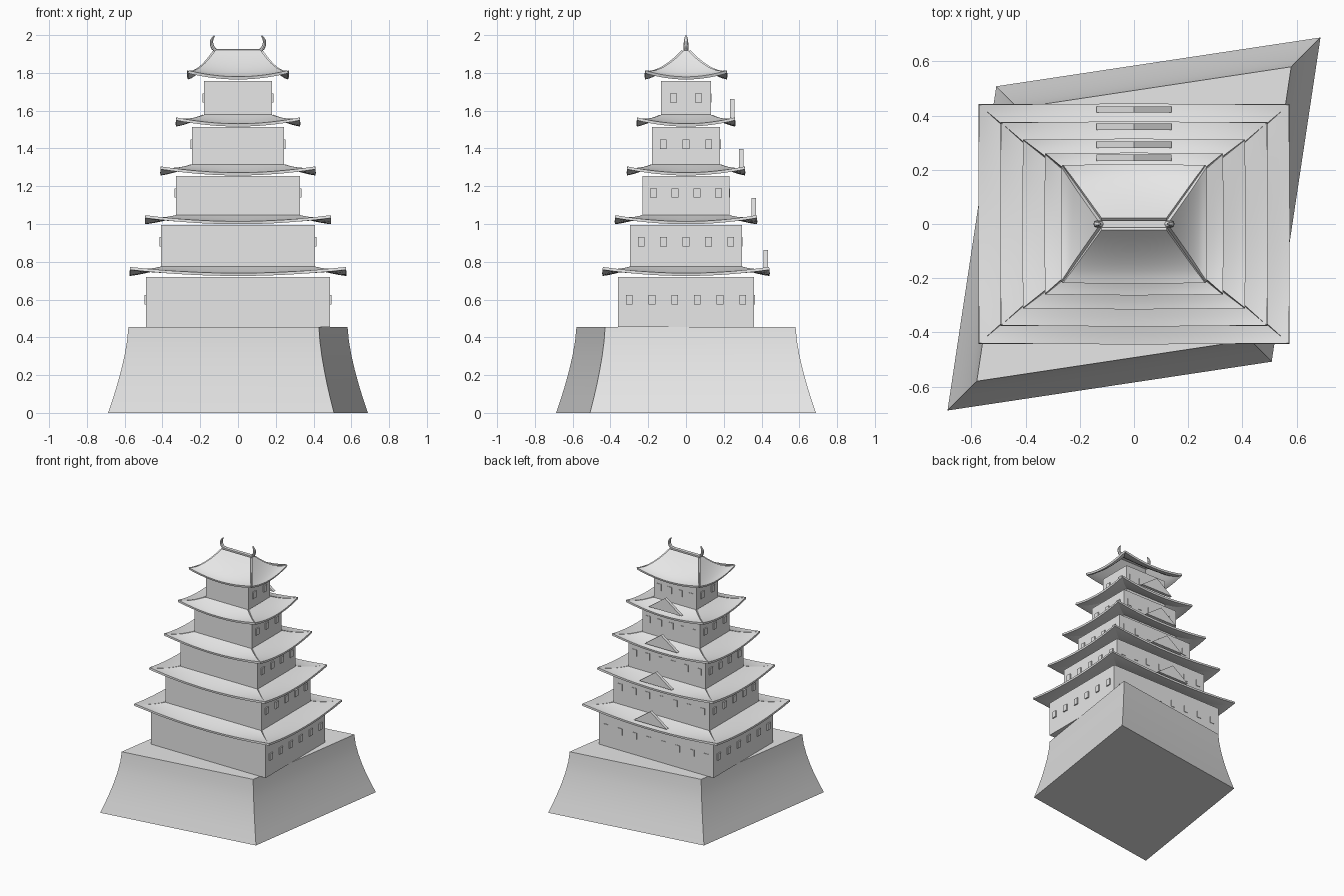
import bpy, bmesh, math
from mathutils import Vector

if "Cube" in bpy.data.objects:
    bpy.data.objects.remove(bpy.data.objects["Cube"])

stone = bpy.data.materials.new("light_grey")
stone.use_nodes = True
stone.diffuse_color = (0.8, 0.8, 0.8, 1)
stone.node_tree.nodes["Principled BSDF"].inputs["Base Color"].default_value = (0.8, 0.8, 0.8, 1)


def make(name, bm, smooth=False):
    mesh = bpy.data.meshes.new(name)
    bmesh.ops.recalc_face_normals(bm, faces=bm.faces)
    bm.to_mesh(mesh)
    bm.free()
    mesh.materials.append(stone)
    ob = bpy.data.objects.new(name, mesh)
    bpy.context.collection.objects.link(ob)
    if smooth:
        bpy.ops.object.select_all(action="DESELECT")
        bpy.context.view_layer.objects.active = ob
        ob.select_set(True)
        bpy.ops.object.shade_smooth_by_angle(angle=math.radians(30))
    return ob


def add_box(bm, lo, hi):
    lo, hi = Vector(lo), Vector(hi)
    for v in bmesh.ops.create_cube(bm, size=1)["verts"]:
        v.co = (lo + hi) / 2 + v.co * (hi - lo)


def loft(bm, rings, caps=True):
    rows = [[bm.verts.new(p) for p in ring] for ring in rings]
    n = len(rows[0])
    for a, b in zip(rows, rows[1:]):
        for i in range(n):
            j = (i + 1) % n
            bm.faces.new((a[i], a[j], b[j], b[i]))
    if caps:
        bm.faces.new(rows[0][::-1])
        bm.faces.new(rows[-1])


# Skewed stone base with concave battered sides
BASE_TOP = 0.455
bm = bmesh.new()
rings = []
for k in range(7):
    t = k / 6
    s = 1 - 0.157 * (1 - (1 - t) ** 1.5)
    a, b = 0.688 * s, 0.508 * s
    rings.append([(x, y, BASE_TOP * t) for x, y in ((a, a), (-b, b), (-a, -a), (b, -b))])
loft(bm, rings)
make("stone_base", bm, True)

# Storeys: half width, half depth, bottom, top
storeys = [
    (0.487, 0.36, BASE_TOP, 0.72),
    (0.407, 0.296, 0.75, 0.995),
    (0.328, 0.23, 1.02, 1.254),
    (0.243, 0.18, 1.28, 1.513),
    (0.18, 0.132, 1.54, 1.757),
]
# Roofs: eave half width, eave half depth, eave height, inner rim height
roofs = [
    (0.573, 0.442, 0.725, 0.76),
    (0.492, 0.376, 0.999, 1.032),
    (0.41, 0.312, 1.257, 1.302),
    (0.328, 0.26, 1.516, 1.565),
    (0.265, 0.216, 1.765, 1.91),
]
RIDGE = (0.12, 0.012)


def roof(name, X, Y, zo, zi, x, y, power):
    """Four separate curved panels with upswept corners."""
    bm = bmesh.new()
    nu, nt = 16, 8
    for along_x in (True, False):
        for sign in (-1, 1):
            grid = []
            for j in range(nt + 1):
                t = j / nt
                w, d = X + (x - X) * t, Y + (y - Y) * t
                row = []
                for i in range(nu + 1):
                    u = 2 * i / nu - 1
                    z = zo + (zi - zo) * t ** power + 0.033 * u * u * (1 - t) ** 2
                    p = (u * w, sign * d, z) if along_x else (sign * w, u * d, z)
                    row.append(bm.verts.new(p))
                grid.append(row)
            for a, b in zip(grid, grid[1:]):
                for i in range(nu):
                    q = (a[i], a[i + 1], b[i + 1], b[i])
                    bm.faces.new(q if along_x == (sign < 0) else q[::-1])
    ob = make(name, bm)
    # Make every panel face upward before thickening
    bm = bmesh.new()
    bm.from_mesh(ob.data)
    bm.normal_update()
    bmesh.ops.reverse_faces(bm, faces=[f for f in bm.faces if f.normal.z < 0])
    bm.to_mesh(ob.data)
    bm.free()
    mod = ob.modifiers.new("thickness", "SOLIDIFY")
    mod.thickness, mod.offset = 0.015, 1
    bpy.ops.object.select_all(action="DESELECT")
    bpy.context.view_layer.objects.active = ob
    ob.select_set(True)
    bpy.ops.object.modifier_apply(modifier=mod.name)
    bpy.ops.object.shade_smooth_by_angle(angle=math.radians(30))


for i, (w, d, z0, z1) in enumerate(storeys):
    # Walls
    bm = bmesh.new()
    add_box(bm, (-w, -d, z0), (w, d, z1))
    make(f"storey_{i + 1}_walls", bm)

    # Windows on both ends and the back
    bm = bmesh.new()
    zc = z1 - 0.12 if i == 0 else z1 - 0.09
    h, hw = 0.025, 0.018
    n = 6 - i
    for k in range(n):
        y = ((k + 0.5) / n * 2 - 1) * d
        for s in (-1, 1):
            xs = sorted((s * (w - 0.01), s * (w + 0.009)))
            add_box(bm, (xs[0], y - hw, zc - h), (xs[1], y + hw, zc + h))
    n = 8 - i
    for k in range(n):
        x = ((k + 0.5) / n * 2 - 1) * w
        add_box(bm, (x - hw, d - 0.01, zc - h), (x + hw, d + 0.004, zc + h))
    make(f"storey_{i + 1}_windows", bm)

    # Roof above
    top = i == len(storeys) - 1
    inner = RIDGE if top else storeys[i + 1][:2]
    roof(f"roof_{i + 1}", *roofs[i], *inner, 1.5 if top else 1.3)

# Thin triangular gables on the back of the four lower roofs
for i, (y, z) in enumerate(((0.411, 0.862), (0.347, 1.138), (0.281, 1.398), (0.233, 1.662))):
    bm = bmesh.new()
    loft(bm, [[(-0.138, yy, z - 0.1), (0.138, yy, z - 0.1), (0, yy, z)] for yy in (y, y + 0.023)])
    make(f"back_gable_{i + 1}", bm)

# Ridge beam
bm = bmesh.new()
add_box(bm, (-0.125, -0.013, 1.9), (0.125, 0.013, 1.926))
make("ridge_beam", bm)

# Curved finials at the ridge ends
path = ((0.118, 1.918, 0.012), (0.132, 1.932, 0.014), (0.14, 1.95, 0.013),
        (0.14, 1.97, 0.011), (0.133, 1.986, 0.008), (0.124, 1.997, 0.004))
for side, s in (("left", 1), ("right", -1)):
    bm = bmesh.new()
    rings = []
    for k, (x, z, r) in enumerate(path):
        a, b = path[max(k - 1, 0)], path[min(k + 1, len(path) - 1)]
        tan = Vector((b[0] - a[0], 0, b[1] - a[1])).normalized()
        out = Vector((tan.z, 0, -tan.x))
        ring = []
        for m in range(8):
            ang = math.tau * m / 8
            p = Vector((x, 0, z)) + out * (0.75 * r * math.cos(ang)) + Vector((0, r * math.sin(ang), 0))
            ring.append((s * p.x, p.y, p.z))
        rings.append(ring)
    loft(bm, rings)
    make(f"{side}_finial", bm, True)
